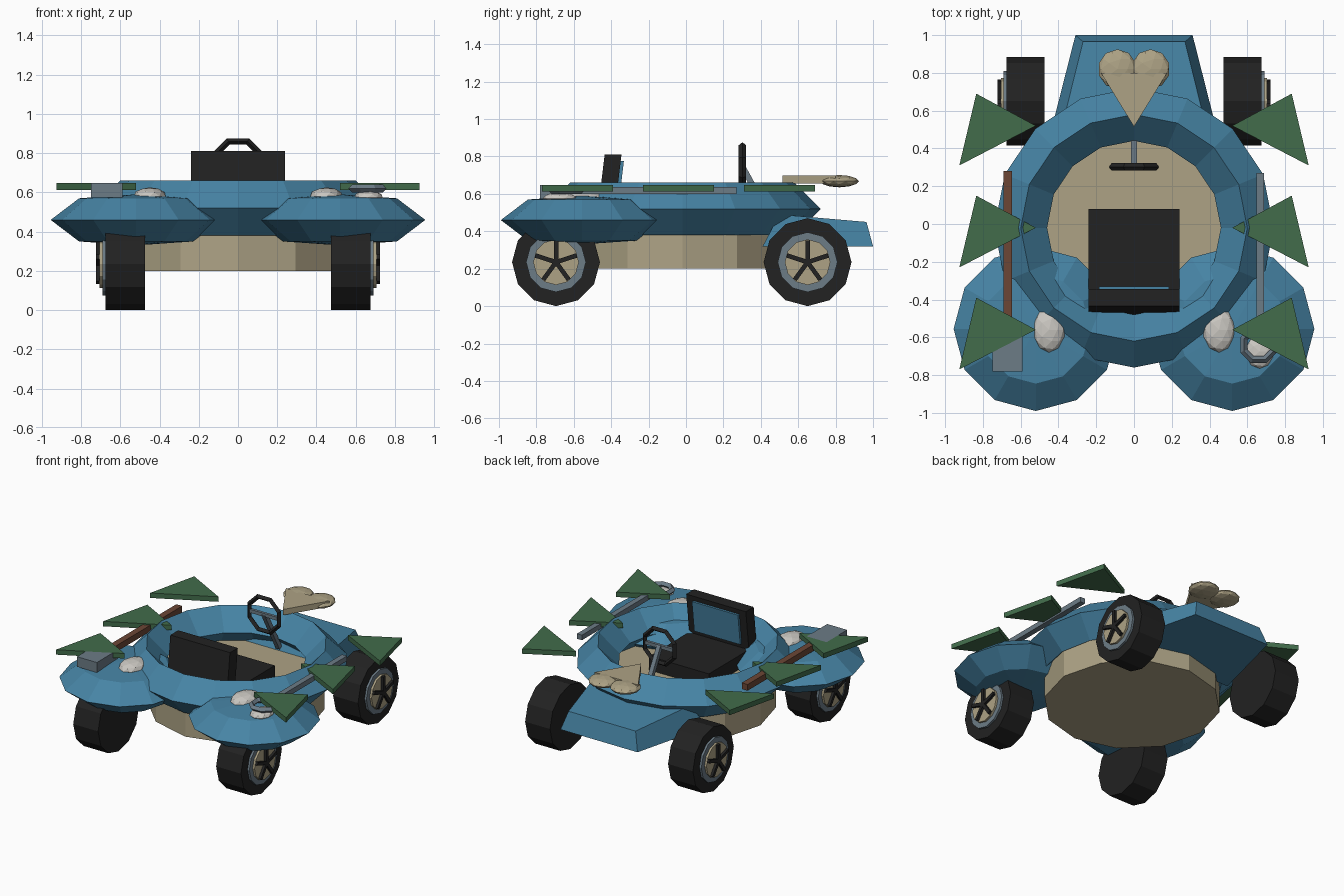
import bpy, bmesh, math
from mathutils import Vector, Matrix

if "Cube" in bpy.data.objects:
    bpy.data.objects.remove(bpy.data.objects["Cube"])


def material(name, rgb):
    m = bpy.data.materials.new(name)
    m.diffuse_color = (*rgb, 1)
    m.use_nodes = True
    m.node_tree.nodes["Principled BSDF"].inputs["Base Color"].default_value = m.diffuse_color
    return m


BLUE = material("blue paint", (0.062, 0.23, 0.375))
TAN = material("tan", (0.42, 0.365, 0.235))
BLACK = material("black rubber", (0.016, 0.016, 0.016))
GREEN = material("leaf green", (0.054, 0.15, 0.07))
GREY = material("steel grey", (0.15, 0.2, 0.24))
BROWN = material("wood brown", (0.15, 0.062, 0.036))
WHITE = material("pale lamp", (0.6, 0.58, 0.54))


def finish(name, bm, mat, matrix=Matrix()):
    bmesh.ops.recalc_face_normals(bm, faces=bm.faces)
    bm.transform(matrix)
    me = bpy.data.meshes.new(name)
    bm.to_mesh(me)
    bm.free()
    me.materials.append(mat)
    ob = bpy.data.objects.new(name, me)
    bpy.context.collection.objects.link(ob)
    return ob


def box(name, mat, lo, hi):
    lo, hi = Vector(lo), Vector(hi)
    bm = bmesh.new()
    bmesh.ops.create_cube(bm, size=1)
    size = hi - lo
    return finish(name, bm, mat, Matrix.Translation((lo + hi) / 2) @ Matrix.Diagonal((*size, 1)))


def lathe(name, mat, profile, sides, matrix, closed=False, phase=0):
    """Spin (radius, height) points round z; radius 0 makes a pole."""
    bm = bmesh.new()
    rings = []
    for r, z in profile:
        n = sides if r > 0 else 1
        rings.append([bm.verts.new((r * math.cos(phase + math.tau * i / sides),
                                    r * math.sin(phase + math.tau * i / sides), z)) for i in range(n)])
    pairs = list(zip(rings, rings[1:])) + ([(rings[-1], rings[0])] if closed else [])
    for a, b in pairs:
        for i in range(sides):
            j = (i + 1) % sides
            q = [a[i % len(a)], a[j % len(a)], b[j % len(b)], b[i % len(b)]]
            bm.faces.new(list(dict.fromkeys(q)))
    return finish(name, bm, mat, matrix)


def loft(name, mat, bottom, top):
    """Solid between two outlines with the same number of points."""
    bm = bmesh.new()
    a = [bm.verts.new(p) for p in bottom]
    b = [bm.verts.new(p) for p in top]
    bm.faces.new(a)
    bm.faces.new(b)
    for i in range(len(a)):
        j = (i + 1) % len(a)
        bm.faces.new((a[i], a[j], b[j], b[i]))
    return finish(name, bm, mat)


def slab(name, mat, pts, z0, z1):
    return loft(name, mat, [(x, y, z0) for x, y in pts], [(x, y, z1) for x, y in pts])


def lump(name, mat, centre, radii):
    bm = bmesh.new()
    bmesh.ops.create_icosphere(bm, subdivisions=2, radius=1)
    return finish(name, bm, mat, Matrix.Translation(centre) @ Matrix.Diagonal((*radii, 1)))


def disc(r, z0, z1):
    return [(0, z0), (r, z0), (r, z1), (0, z1)]


T = Matrix.Translation

# Hull tub and the faceted ring around the cockpit
lathe("hull", TAN, disc(0.585, 0.2, 0.42), 12, T((0, -0.02, 0)))
lathe("cockpit_ring", BLUE, [(0.74, 0.52), (0.6, 0.66), (0.46, 0.52), (0.6, 0.38)], 16,
      T((0, -0.02, 0)), closed=True)

# Tapered rear deck
loft("rear_deck", BLUE,
     [(-0.46, 0.41, 0.32), (0.46, 0.41, 0.32), (0.31, 1, 0.32), (-0.31, 1, 0.32)],
     [(-0.385, 0.5, 0.49), (0.385, 0.5, 0.49), (0.27, 0.965, 0.45), (-0.27, 0.965, 0.45)])

FENDER = [(0, 0.33), (0.29, 0.35), (0.435, 0.46), (0.29, 0.57), (0, 0.59)]
for s, side in ((-1, "left"), (1, "right")):
    # Front fenders and lamps
    lathe(f"fender_{side}", BLUE, FENDER, 12, T((s * 0.52, -0.555, 0)))
    lump(f"lamp_{side}", WHITE, (s * 0.45, -0.56, 0.58), (0.085, 0.12, 0.046))

    # Wheels: tyre, rim, hub plate and five spokes
    for y, end in ((-0.695, "front"), (0.65, "rear")):
        place = T((s * 0.575, y, 0.235)) @ Matrix.Rotation(s * math.pi / 2, 4, 'Y')
        lathe(f"tyre_{end}_{side}", BLACK, disc(0.235, -0.1, 0.1), 12, place)
        lathe(f"rim_{end}_{side}", GREY, disc(0.16, 0.09, 0.115), 12, place)
        lathe(f"hub_plate_{end}_{side}", TAN, disc(0.122, 0.1, 0.13), 12, place)
        bm = bmesh.new()
        for k in range(5):
            a = math.tau * k / 5
            turn = Matrix.Rotation(a, 4, 'Z') @ T((-s * 0.058, 0, 0.133)) @ Matrix.Diagonal((0.116, 0.024, 0.03, 1))
            bmesh.ops.create_cube(bm, size=1, matrix=turn)
        finish(f"spokes_{end}_{side}", bm, BLACK, place)

    # Triangular side fins
    for k, y in enumerate((-0.56, -0.02, 0.52)):
        slab(f"fin_{side}_{k + 1}", GREEN,
             [(s * 0.52, y), (s * 0.925, y - 0.21), (s * 0.835, y + 0.17)], 0.612, 0.648)

    # Rounded lobes of the heart
    lump(f"heart_lobe_{side}", TAN, (s * 0.088, 0.82, 0.668), (0.103, 0.105, 0.033))

# Pointed part of the heart
slab("heart_point", TAN, [(-0.175, 0.8), (0, 0.515), (0.175, 0.8)], 0.655, 0.697)

# Hammer on the left, wrench on the right
box("hammer_handle", BROWN, (-0.692, -0.56, 0.595), (-0.645, 0.28, 0.64))
box("hammer_head", GREY, (-0.75, -0.78, 0.575), (-0.59, -0.545, 0.648))
box("wrench_handle", GREY, (0.648, -0.57, 0.6), (0.688, 0.27, 0.637))
lathe("wrench_ring", GREY, [(0.105, 0.62), (0.085, 0.64), (0.065, 0.62), (0.085, 0.6)], 8,
      T((0.66, -0.64, 0)), closed=True, phase=math.pi / 8)
lump("small_lamp", WHITE, (0.665, -0.675, 0.575), (0.075, 0.09, 0.035))

# Seat with slightly tilted backrest and padded panel
box("seat_cushion", BLACK, (-0.24, -0.45, 0.4), (0.24, 0.08, 0.52))


def leaning(name, mat, w, y0, y1, z0, z1):
    """Upright panel leaning forward as it rises."""
    def row(z):
        y = 0.12 * (z - 0.81)
        return [(-w, y0 + y, z), (w, y0 + y, z), (w, y1 + y, z), (-w, y1 + y, z)]
    return loft(name, mat, row(z0), row(z1))


leaning("seat_back", BLACK, 0.24, -0.435, -0.345, 0.45, 0.81)
leaning("seat_back_pad", BLUE, 0.185, -0.35, -0.328, 0.55, 0.775)

# Steering wheel, cross bar and column
lathe("steering_wheel", BLACK, [(0.145, 0), (0.128, 0.02), (0.111, 0), (0.128, -0.02)], 8,
      T((0, 0.302, 0.742)) @ Matrix.Rotation(math.pi / 2, 4, 'X'), closed=True, phase=math.pi / 8)
box("steering_bar", GREY, (-0.115, 0.292, 0.73), (0.115, 0.312, 0.755))
start, stop = Vector((0, 0.302, 0.745)), Vector((0, 0.47, 0.44))
axis = stop - start
lathe("steering_column", GREY, disc(0.022, 0, axis.length), 4,
      T(start) @ axis.to_track_quat('Z', 'Y').to_matrix().to_4x4(), phase=math.pi / 4)
